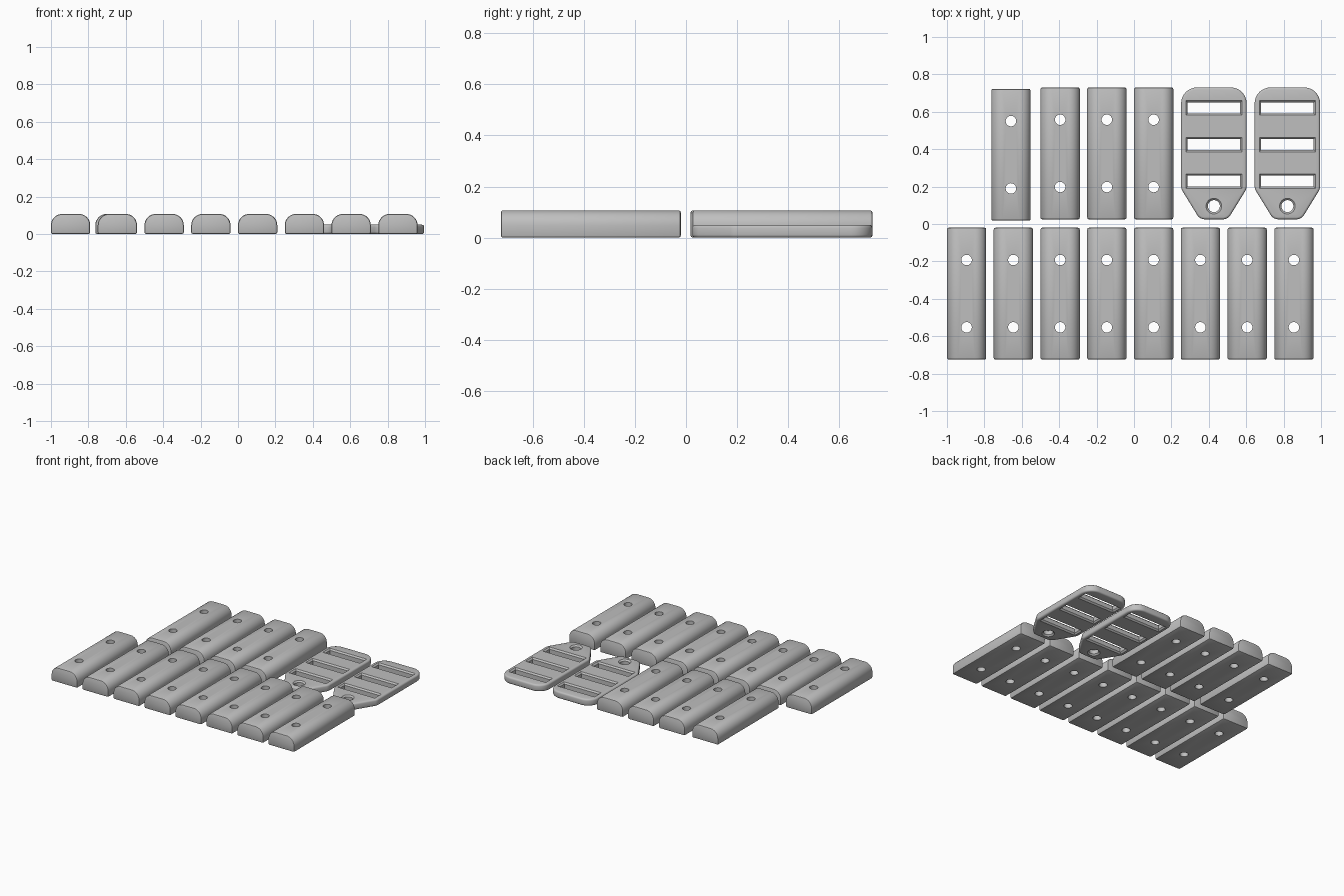
import bpy, bmesh, math
from mathutils import Vector

if "Cube" in bpy.data.objects:
    bpy.data.objects.remove(bpy.data.objects["Cube"])

grey = bpy.data.materials.new("plain grey")
grey.use_nodes = True
grey.diffuse_color = (0.52, 0.52, 0.52, 1)
grey.node_tree.nodes["Principled BSDF"].inputs["Base Color"].default_value = (0.52, 0.52, 0.52, 1)


def fillet(corners, steps=8):
    """Round each (x, y, radius) corner of an outline with an arc."""
    pts = []
    for i, (x, y, r) in enumerate(corners):
        p = Vector((x, y))
        if r == 0:
            pts.append(p)
            continue
        a = (Vector(corners[i - 1][:2]) - p).normalized()
        b = (Vector(corners[(i + 1) % len(corners)][:2]) - p).normalized()
        half = a.angle(b) / 2
        mid = p + (a + b).normalized() * r / math.sin(half)
        start = (p + a * r / math.tan(half) - mid).normalized()
        end = (p + b * r / math.tan(half) - mid).normalized()
        pts += [mid + start.slerp(end, k / steps).normalized() * r for k in range(steps + 1)]
    return pts


def rect(hx, hy, cx=0, cy=0):
    return [(cx - hx, cy - hy), (cx + hx, cy - hy), (cx + hx, cy + hy), (cx - hx, cy + hy)]


def circle(r, cx=0, cy=0, n=32):
    return [(cx + r * math.cos(math.tau * k / n), cy + r * math.sin(math.tau * k / n)) for k in range(n)]


def loft(name, rings):
    """Capped solid through (z, outline) rings."""
    bm = bmesh.new()
    loops = [[bm.verts.new((p[0], p[1], z)) for p in ring] for z, ring in rings]
    n = len(loops[0])
    for low, high in zip(loops, loops[1:]):
        for k in range(n):
            bm.faces.new((low[k], low[(k + 1) % n], high[(k + 1) % n], high[k]))
    bm.faces.new(loops[0][::-1])
    bm.faces.new(loops[-1])
    bmesh.ops.recalc_face_normals(bm, faces=bm.faces)
    mesh = bpy.data.meshes.new(name)
    bm.to_mesh(mesh)
    bm.free()
    obj = bpy.data.objects.new(name, mesh)
    bpy.context.collection.objects.link(obj)
    return obj


def finish(body, cutters, bevel, segments):
    """Soften the edges, cut the openings and return the finished mesh."""
    mod = body.modifiers.new("soft edges", "BEVEL")
    mod.width, mod.segments = bevel, segments
    mod.limit_method, mod.angle_limit = "ANGLE", math.radians(50)
    for c in cutters:
        c.hide_render = True
        cut = body.modifiers.new("opening", "BOOLEAN")
        cut.operation, cut.solver, cut.object = "DIFFERENCE", "EXACT", c
    bpy.context.view_layer.update()
    graph = bpy.context.evaluated_depsgraph_get()
    mesh = bpy.data.meshes.new_from_object(body.evaluated_get(graph))
    for o in [body] + cutters:
        bpy.data.objects.remove(o)
    mesh.materials.clear()
    mesh.materials.append(grey)
    return mesh


def place(name, mesh, x, y):
    obj = bpy.data.objects.new(name, mesh)
    obj.location = (x, y, 0)
    bpy.context.collection.objects.link(obj)
    return obj


# Block: round-topped bar with two vertical screw holes
W, L, H = 0.105, 0.3525, 0.107
section = fillet([(-W, 0, 0), (W, 0, 0), (W, H, 0.06), (-W, H, 0.06)])
bar = loft("bar", [(-L, section), (L, section)])
for v in bar.data.vertices:
    x, z, y = v.co
    v.co = (x, y, z)
bar.data.flip_normals()
drills = [loft("drill", [(-0.1, circle(0.028, 0, y)), (0.2, circle(0.028, 0, y))])
          for y in (-0.18, 0.18)]
block_mesh = finish(bar, drills, 0.009, 2)

# Buckle: tapered plate with three chamfered slots and a strap hole
T, C = 0.05, 0.01
half = [(0.075, -L, 0.05), (0.175, -0.19, 0.06), (0.175, L, 0.085)]
outline = fillet(half + [(-x, y, r) for x, y, r in half[::-1]])
plate = loft("plate", [(0, outline), (T, outline)])
flare = [(-C, 2 * C), (C, 0), (T - C, 0), (T + C, 2 * C)]
cutters = [loft("slot", [(z, rect(0.14 + d, 0.029 + d, 0, y)) for z, d in flare])
           for y in (-0.148, 0.047, 0.243)]
cutters.append(loft("eye", [(z, circle(0.032 + d, 0, -0.282)) for z, d in flare]))
buckle_mesh = finish(plate, cutters, 0.012, 3)

# Layout: front row of eight, back row of four and two buckles
parts = [place(f"front_block_{i + 1}", block_mesh, -0.895 + 0.25 * i, -0.3725) for i in range(8)]
parts.append(place("back_block_1", block_mesh, -0.658, 0.37))
parts += [place(f"back_block_{i + 2}", block_mesh, -0.395 + 0.25 * i, 0.3775) for i in range(3)]
parts += [place(f"buckle_{i + 1}", buckle_mesh, 0.427 + 0.393 * i, 0.3775) for i in range(2)]

bpy.ops.object.select_all(action="DESELECT")
for obj in (parts[0], parts[-1]):
    obj.select_set(True)
    bpy.context.view_layer.objects.active = obj
    bpy.ops.object.shade_smooth_by_angle(angle=math.radians(35))
    obj.select_set(False)
